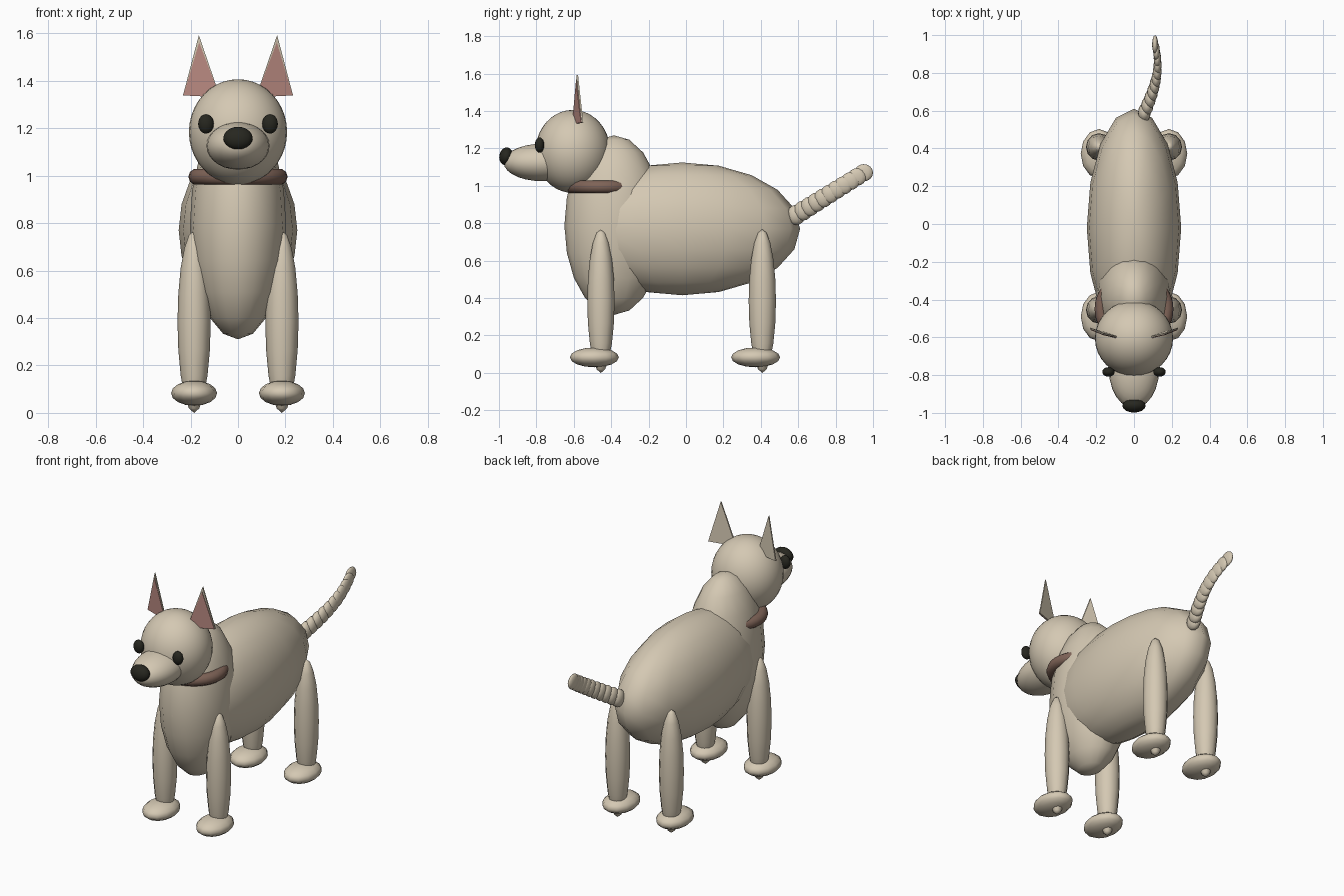
import bpy, bmesh, math
from mathutils import Matrix, Vector

cube = bpy.data.objects.get("Cube")
if cube:
    bpy.data.objects.remove(cube, do_unlink=True)


def material(name, color):
    mat = bpy.data.materials.new(name)
    mat.use_nodes = True
    mat.diffuse_color = (*color, 1)
    bsdf = mat.node_tree.nodes["Principled BSDF"]
    bsdf.inputs["Base Color"].default_value = (*color, 1)
    bsdf.inputs["Roughness"].default_value = 0.8
    return mat


FUR = material("cream fur", (0.66, 0.58, 0.45))
PINK = material("inner ear pink", (0.50, 0.26, 0.225))
BROWN = material("collar brown", (0.21, 0.125, 0.095))
BLACK = material("nose and eye black", (0.02, 0.02, 0.014))


def finish(name, bm, mat, smooth=True):
    bmesh.ops.recalc_face_normals(bm, faces=bm.faces)
    for f in bm.faces:
        f.smooth = smooth
    mesh = bpy.data.meshes.new(name)
    bm.to_mesh(mesh)
    bm.free()
    mesh.materials.append(mat)
    obj = bpy.data.objects.new(name, mesh)
    bpy.context.collection.objects.link(obj)
    return obj


def ellipsoid(name, center, radii, mat, segs=16, rings=10, tilt=0):
    bm = bmesh.new()
    bmesh.ops.create_uvsphere(bm, u_segments=segs, v_segments=rings, radius=1)
    bm.transform(Matrix.Translation(center) @ Matrix.Rotation(tilt, 4, 'X')
                 @ Matrix.Diagonal((*radii, 1)))
    return finish(name, bm, mat)


def plate(name, corners, depth, mat):
    """Thin triangular plate extruded backwards along y."""
    bm = bmesh.new()
    face = bm.faces.new([bm.verts.new(c) for c in corners])
    ext = bmesh.ops.extrude_face_region(bm, geom=[face], use_keep_orig=True)
    moved = [g for g in ext["geom"] if isinstance(g, bmesh.types.BMVert)]
    bmesh.ops.translate(bm, verts=moved, vec=(0, depth, 0))
    return finish(name, bm, mat, smooth=False)


# Torso and head
ellipsoid("body", (0, -0.02, 0.77), (0.25, 0.63, 0.355), FUR)
ellipsoid("chest", (0, -0.385, 0.79), (0.203, 0.265, 0.48), FUR)
ellipsoid("head", (0, -0.605, 1.184), (0.207, 0.2, 0.222), FUR, 32, 20)
ellipsoid("muzzle", (0, -0.77, 1.125), (0.133, 0.205, 0.1), FUR, 24, 14)
ellipsoid("nose", (0, -0.962, 1.158), (0.062, 0.036, 0.048), BLACK, 16, 10, -0.2)

# Collar ring around the neck
bm = bmesh.new()
profile = [bm.verts.new((0.174 + 0.035 * math.cos(a), 0, 0.035 * math.sin(a)))
           for a in (math.tau * i / 10 for i in range(10))]
edges = [bm.edges.new((v, profile[i - 1])) for i, v in enumerate(profile)]
bmesh.ops.spin(bm, geom=profile + edges, cent=(0, 0, 0), axis=(0, 0, 1),
               angle=math.tau, steps=32, use_merge=True)
bmesh.ops.remove_doubles(bm, verts=bm.verts, dist=0.0001)
bm.transform(Matrix.Translation((0, -0.45, 0.995)) @ Matrix.Diagonal((1, 0.95, 1, 1)))
finish("collar", bm, BROWN)

# Paired parts
for side, s in (("left", 1), ("right", -1)):
    ellipsoid(side + "_eye", (s * 0.135, -0.783, 1.218), (0.033, 0.025, 0.041), BLACK, 16, 10)

    # Ear: thin shell with a slightly smaller pink lining in front
    tip = Vector((s * 0.165, -0.585, 1.592))
    outer = Vector((s * 0.232, -0.557, 1.338))
    inner = Vector((s * 0.075, -0.605, 1.33))
    plate(side + "_ear", (tip, outer, inner), 0.008, FUR)
    ahead = Vector((0, -0.004, 0))
    lining = [c + ahead for c in (tip.lerp((outer + inner) / 2, 0.12),
                                  outer.lerp(inner, 0.01), inner)]
    plate(side + "_ear_lining", lining, 0.003, PINK)

    for end, y, paw_y in (("front", -0.455, -0.49), ("rear", 0.408, 0.372)):
        ellipsoid(f"{side}_{end}_leg", (s * 0.185, y, 0.384),
                  (0.07, 0.073, 0.384), FUR, 12, 10)
        ellipsoid(f"{side}_{end}_paw", (s * 0.185, paw_y, 0.083),
                  (0.097, 0.131, 0.053), FUR, 12, 8)

# Tail: overlapping beads along a gentle curve
BEADS = 11
for i in range(BEADS):
    t = i / (BEADS - 1)
    center = (0.055 + 0.07 * math.sin(2.2 * t), 0.59 + 0.36 * t, 0.845 + 0.225 * t)
    ellipsoid(f"tail_bead_{i + 1}", center,
              (0.034 - 0.018 * t, 0.05, 0.054 - 0.008 * t), FUR, 12, 8)
